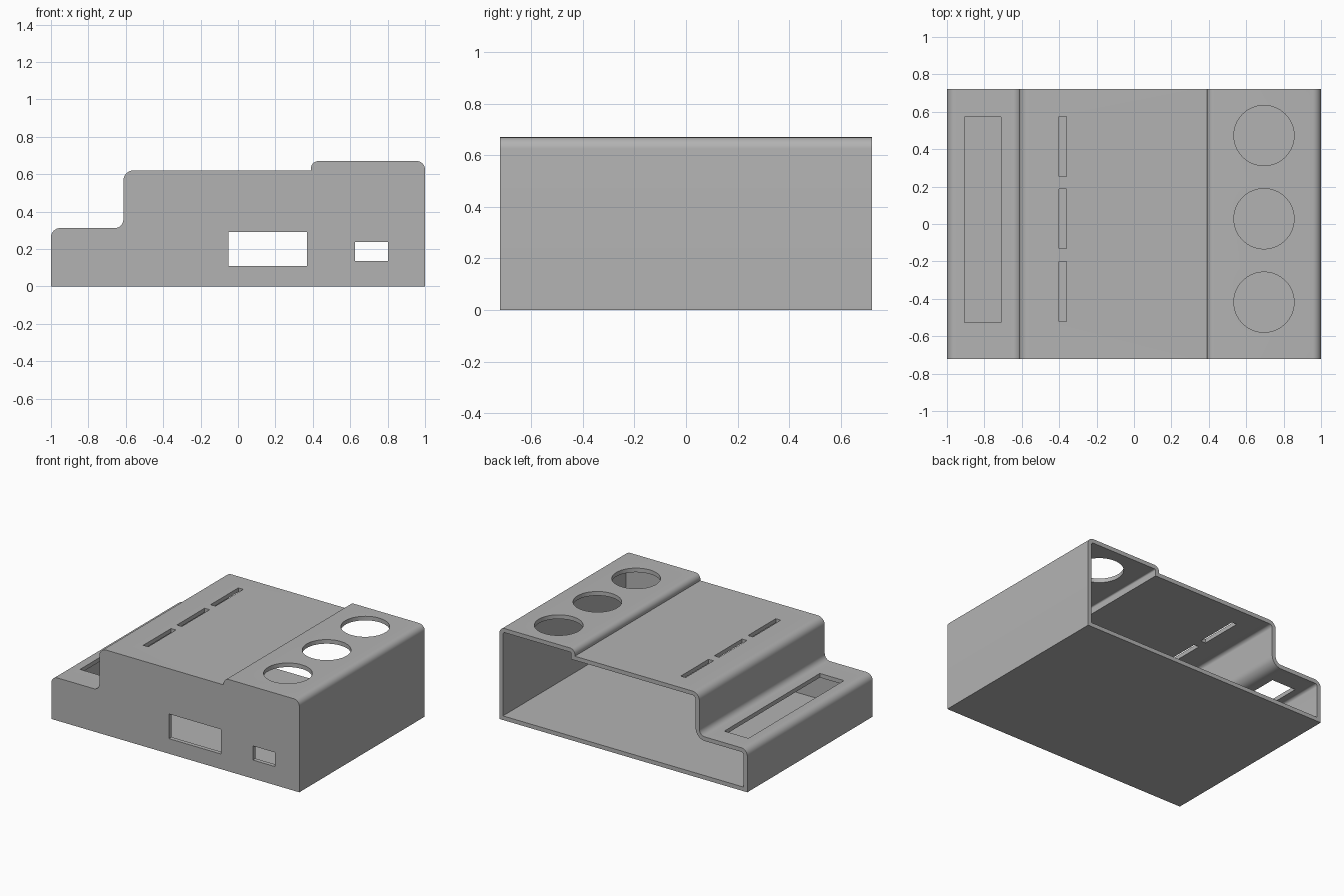
import bpy, bmesh, math
from mathutils import Vector

if "Cube" in bpy.data.objects:
    bpy.data.objects.remove(bpy.data.objects["Cube"])

HALF_DEPTH = 0.722
WALL = 0.03

grey = bpy.data.materials.new("plain grey")
grey.use_nodes = True
grey.diffuse_color = (0.45, 0.45, 0.45, 1)
grey.node_tree.nodes["Principled BSDF"].inputs["Base Color"].default_value = (0.45, 0.45, 0.45, 1)


def rounded(corners, steps=8):
    """Turn (x, z, radius) right-angle corners into a filleted outline."""
    outline = []
    for i, (x, z, r) in enumerate(corners):
        p = Vector((x, z))
        if r == 0:
            outline.append(p)
            continue
        a = (Vector(corners[i - 1][:2]) - p).normalized() * r
        b = (Vector(corners[(i + 1) % len(corners)][:2]) - p).normalized() * r
        for k in range(steps + 1):
            t = math.pi / 2 * k / steps
            outline.append(p + a * (1 - math.sin(t)) + b * (1 - math.cos(t)))
    return outline


def finish(name, bm):
    bmesh.ops.recalc_face_normals(bm, faces=bm.faces)
    mesh = bpy.data.meshes.new(name)
    bm.to_mesh(mesh)
    bm.free()
    mesh.materials.append(grey)
    obj = bpy.data.objects.new(name, mesh)
    bpy.context.collection.objects.link(obj)
    return obj


def prism(name, outline, y0, y1):
    bm = bmesh.new()
    face = bm.faces.new([bm.verts.new((p.x, y0, p.y)) for p in outline])
    extruded = bmesh.ops.extrude_face_region(bm, geom=[face])["geom"]
    verts = [g for g in extruded if isinstance(g, bmesh.types.BMVert)]
    bmesh.ops.translate(bm, verts=verts, vec=(0, y1 - y0, 0))
    return finish(name, bm)


def box(name, x0, x1, y0, y1, z0, z1):
    outline = [Vector(p) for p in ((x0, z0), (x1, z0), (x1, z1), (x0, z1))]
    return prism(name, outline, y0, y1)


def profile(t):
    """Stepped side profile, inset by t."""
    return rounded([
        (-1 + t, t, 0), (1 - t, t, 0),
        (1 - t, 0.67 - t, 0.045 - t), (0.39 + t, 0.67 - t, 0.04 - t),
        (0.39 + t, 0.62 - t, 0), (-0.613 + t, 0.62 - t, 0.055 - t),
        (-0.613 + t, 0.312 - t, 0.045 + t), (-1 + t, 0.312 - t, 0.05 - t)])


# Stepped shell, hollow and open at the back
shell = prism("enclosure_shell", profile(0), -HALF_DEPTH, HALF_DEPTH)
cutters = [prism("cavity", profile(WALL), -HALF_DEPTH + WALL, HALF_DEPTH + 0.1)]

# Long display slot on the low step
cutters.append(box("display_slot", -0.905, -0.71, -0.527, 0.573, 0.2, 0.4))

# Three narrow slots and three round openings on the top
for y in (-0.36, 0.028, 0.415):
    cutters.append(box("narrow_slot", -0.40, -0.36, y - 0.16, y + 0.16, 0.5, 0.7))
for y in (-0.418, 0.028, 0.473):
    bm = bmesh.new()
    bmesh.ops.create_cone(bm, cap_ends=True, segments=64, radius1=0.161, radius2=0.161, depth=0.2)
    bmesh.ops.translate(bm, verts=bm.verts, vec=(0.695, y, 0.67))
    cutters.append(finish("round_opening", bm))

# Two rectangular ports in the front wall
cutters.append(box("large_port", -0.052, 0.37, -0.8, -0.6, 0.11, 0.29))
cutters.append(box("small_port", 0.625, 0.802, -0.8, -0.6, 0.135, 0.238))

bpy.context.view_layer.objects.active = shell
shell.select_set(True)
for cutter in cutters:
    cutter.hide_render = True
    mod = shell.modifiers.new(cutter.name, 'BOOLEAN')
    mod.operation = 'DIFFERENCE'
    mod.solver = 'EXACT'
    mod.object = cutter
    bpy.ops.object.modifier_apply(modifier=mod.name)
    bpy.data.objects.remove(cutter)

bpy.ops.object.shade_smooth_by_angle(angle=math.radians(30))
